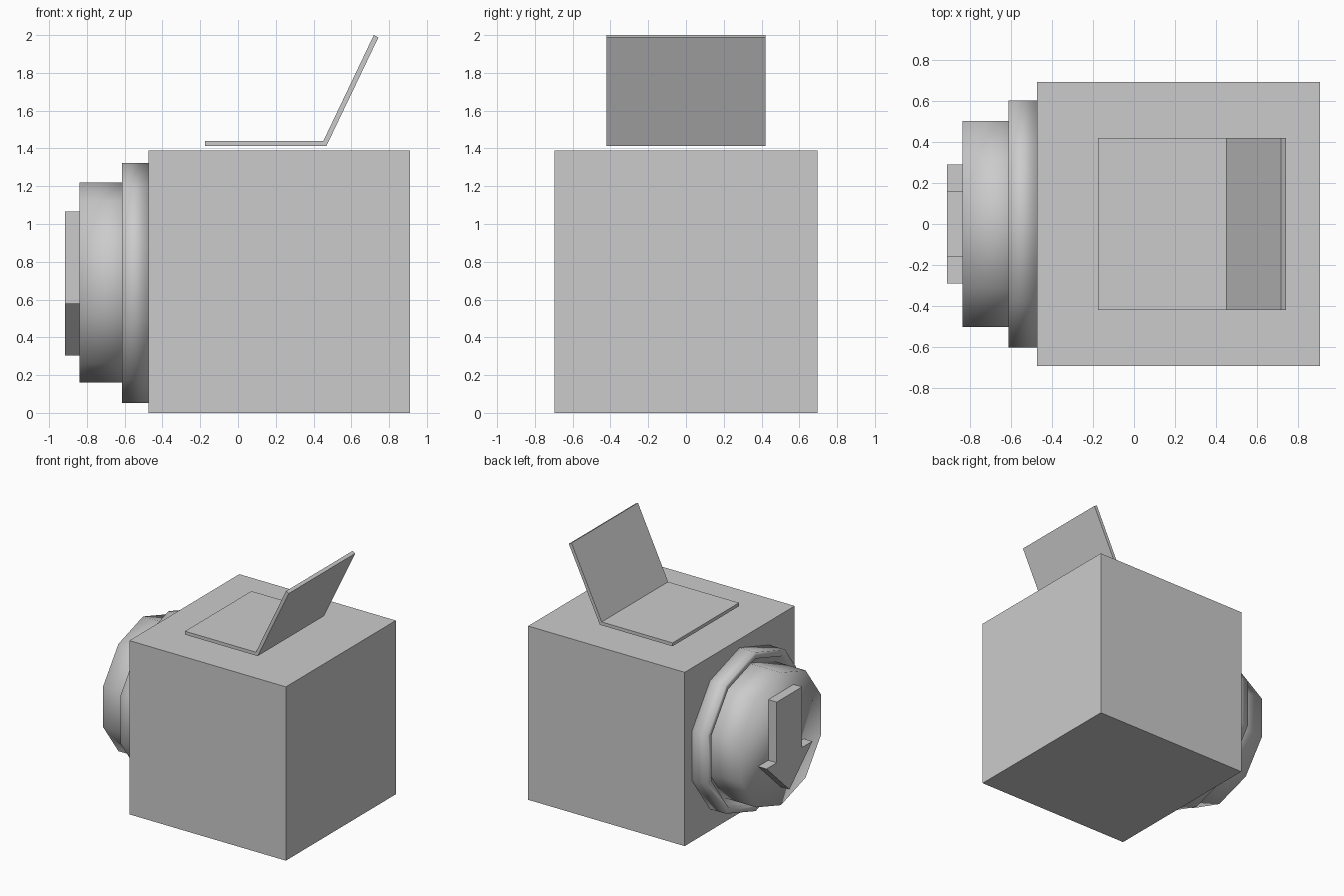
import bpy, bmesh
from math import sin, cos, pi

if "Cube" in bpy.data.objects:
    bpy.data.objects.remove(bpy.data.objects["Cube"])


def finish(name, bm, smooth=False):
    bmesh.ops.recalc_face_normals(bm, faces=bm.faces)
    for f in bm.faces:
        f.smooth = smooth
    mesh = bpy.data.meshes.new(name)
    bm.to_mesh(mesh)
    bm.free()
    ob = bpy.data.objects.new(name, mesh)
    bpy.context.collection.objects.link(ob)
    return ob


def prism(name, points, offset):
    """Extrude a flat outline by an offset vector."""
    bm = bmesh.new()
    face = bm.faces.new([bm.verts.new(p) for p in points])
    ext = bmesh.ops.extrude_face_region(bm, geom=[face])
    verts = [v for v in ext["geom"] if isinstance(v, bmesh.types.BMVert)]
    bmesh.ops.translate(bm, verts=verts, vec=offset)
    return finish(name, bm)


def turned(name, profile, zc, sides=10):
    """Lathe (x, radius) points around the x axis, capping both ends."""
    bm = bmesh.new()
    rings = []
    for x, r in profile:
        rings.append([bm.verts.new((x, r * sin(2 * pi * i / sides),
                                    zc + r * cos(2 * pi * i / sides)))
                      for i in range(sides)])
    for a, b in zip(rings, rings[1:]):
        for i in range(sides):
            j = (i + 1) % sides
            bm.faces.new((a[i], a[j], b[j], b[i]))
    bm.faces.new(rings[0])
    bm.faces.new(rings[-1])
    return finish(name, bm, smooth=True)


# Main box
H = 0.695
prism("body", [(-0.475, -H, 0), (0.91, -H, 0), (0.91, H, 0), (-0.475, H, 0)],
      (0, 0, 1.39))

# Ten-sided rim with a shallow recess, and the knob sitting in it
turned("rim", [(-0.475, 0.635), (-0.615, 0.635), (-0.615, 0.585), (-0.56, 0.575)], 0.687)
turned("knob", [(-0.50, 0.53), (-0.84, 0.53)], 0.69)

# Downward arrow on the knob
half = [(0.16, 1.065), (0.16, 0.58), (0.29, 0.58)]
outline = half + [(0, 0.305)] + [(-y, z) for y, z in reversed(half)]
prism("arrow", [(-0.84, y, z) for y, z in outline], (-0.075, 0, 0))

# Bent plate hovering just above the box
plate = [(-0.175, 1.413), (0.468, 1.413), (0.743, 1.987),
         (0.719, 2.0), (0.452, 1.44), (-0.175, 1.44)]
prism("bent_plate", [(x, -0.42, z) for x, z in plate], (0, 0.84, 0))
